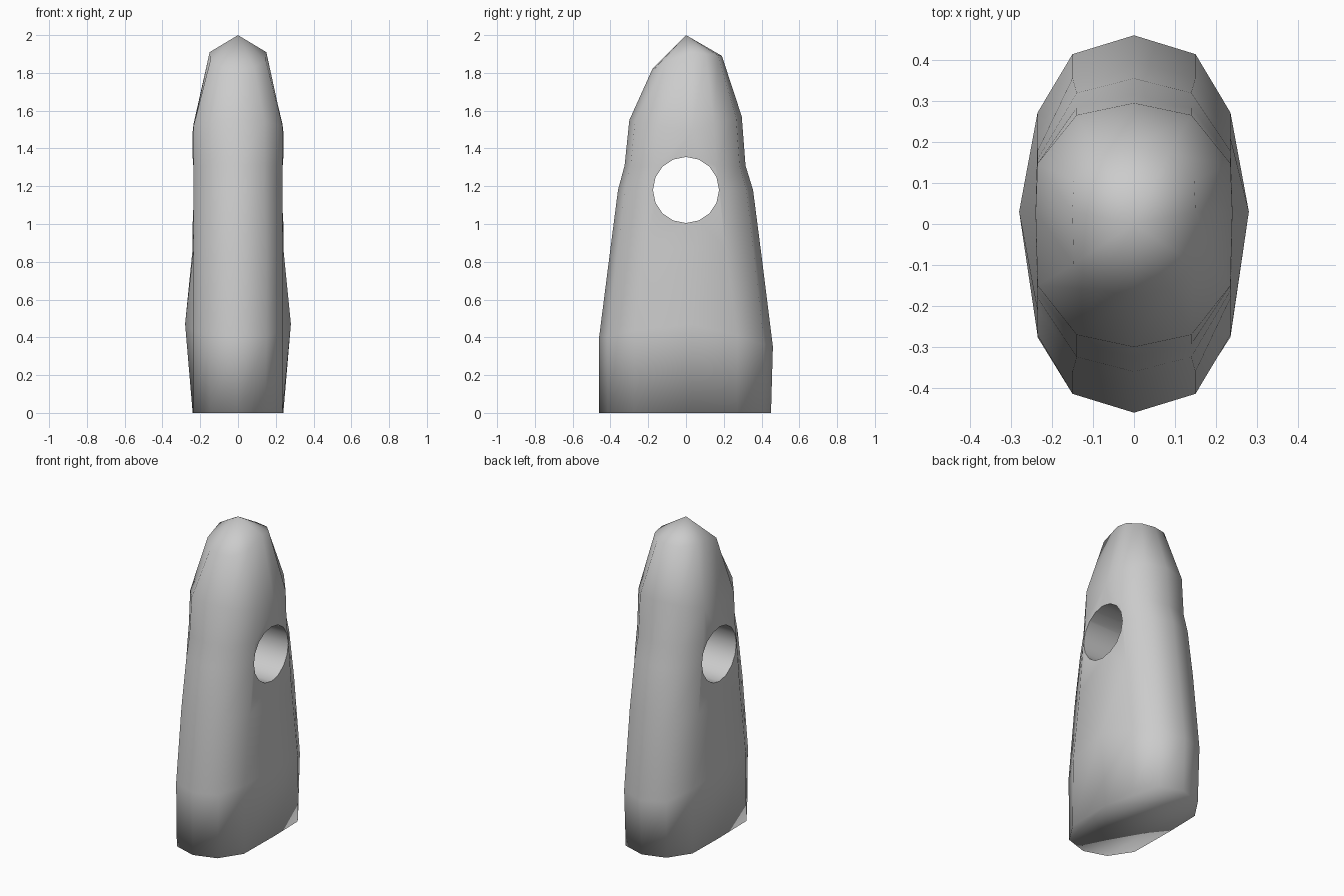
import bpy, bmesh, math

if "Cube" in bpy.data.objects:
    bpy.data.objects.remove(bpy.data.objects["Cube"])

# Ring: side z, front z, back z, half width, corner width, front y, back y, shoulder fraction
RINGS = [
    (0.00, 0.00, 0.00, 0.24, 0.145, -0.46, 0.45, 0.60),
    (0.47, 0.40, 0.35, 0.28, 0.150, -0.46, 0.46, 0.59),
    (0.87, 0.87, 0.87, 0.24, 0.150, -0.40, 0.395, 0.53),
    (1.18, 1.18, 1.18, 0.24, 0.140, -0.36, 0.355, 0.50),
    (1.31, 1.31, 1.31, 0.24, 0.140, -0.325, 0.315, 0.50),
    (1.49, 1.55, 1.57, 0.24, 0.140, -0.30, 0.295, 0.50),
    (1.91, 1.82, 1.89, 0.15, 0.085, -0.178, 0.19, 0.55),
]


def ring_points(zs, zf, zb, w, c, yf, yb, s):
    half = [(0, yf, zf), (c, yf * 0.9, zf + (zs - zf) * 0.1),
            (w * (0.98 if w < 0.25 else 0.84), yf * s, zf + (zs - zf) * 0.5),
            (w, 0.03, zs),
            (w * (0.98 if w < 0.25 else 0.84), yb * s, zb + (zs - zb) * 0.5),
            (c, yb * 0.9, zb + (zs - zb) * 0.1), (0, yb, zb)]
    return half + [(-x, y, z) for x, y, z in half[-2:0:-1]]


# Stone body
bm = bmesh.new()
loops = [[bm.verts.new(p) for p in ring_points(*r)] for r in RINGS]
n = len(loops[0])
for a, b in zip(loops, loops[1:]):
    for i in range(n):
        j = (i + 1) % n
        bm.faces.new((a[i], a[j], b[j], b[i]))
tip = bm.verts.new((0, 0, 2))
for i in range(n):
    bm.faces.new((loops[-1][i], loops[-1][(i + 1) % n], tip))
bm.faces.new(loops[0][::-1])
bmesh.ops.recalc_face_normals(bm, faces=bm.faces)
mesh = bpy.data.meshes.new("stone_body")
bm.to_mesh(mesh)
bm.free()
body = bpy.data.objects.new("stone_body", mesh)
bpy.context.collection.objects.link(body)

# Round hole through the sides
bpy.ops.mesh.primitive_cylinder_add(vertices=16, radius=0.175, depth=1,
                                    location=(0, 0, 1.18), rotation=(0, math.pi / 2, 0))
cutter = bpy.context.object
cutter.name = "hole_cutter"
bpy.ops.object.select_all(action='DESELECT')
body.select_set(True)
bpy.context.view_layer.objects.active = body
mod = body.modifiers.new("hole", 'BOOLEAN')
mod.operation = 'DIFFERENCE'
mod.solver = 'EXACT'
mod.object = cutter
bpy.ops.object.modifier_apply(modifier=mod.name)
bpy.data.objects.remove(cutter)

# Smooth everywhere, crisp only at the hole rim
bm = bmesh.new()
bm.from_mesh(body.data)
for f in bm.faces:
    f.smooth = True
for e in bm.edges:
    rim = all(abs(math.hypot(v.co.y, v.co.z - 1.18) - 0.175) < 0.008 for v in e.verts)
    e.smooth = not (rim and e.calc_face_angle(0) > math.radians(50))
bm.to_mesh(body.data)
bm.free()
